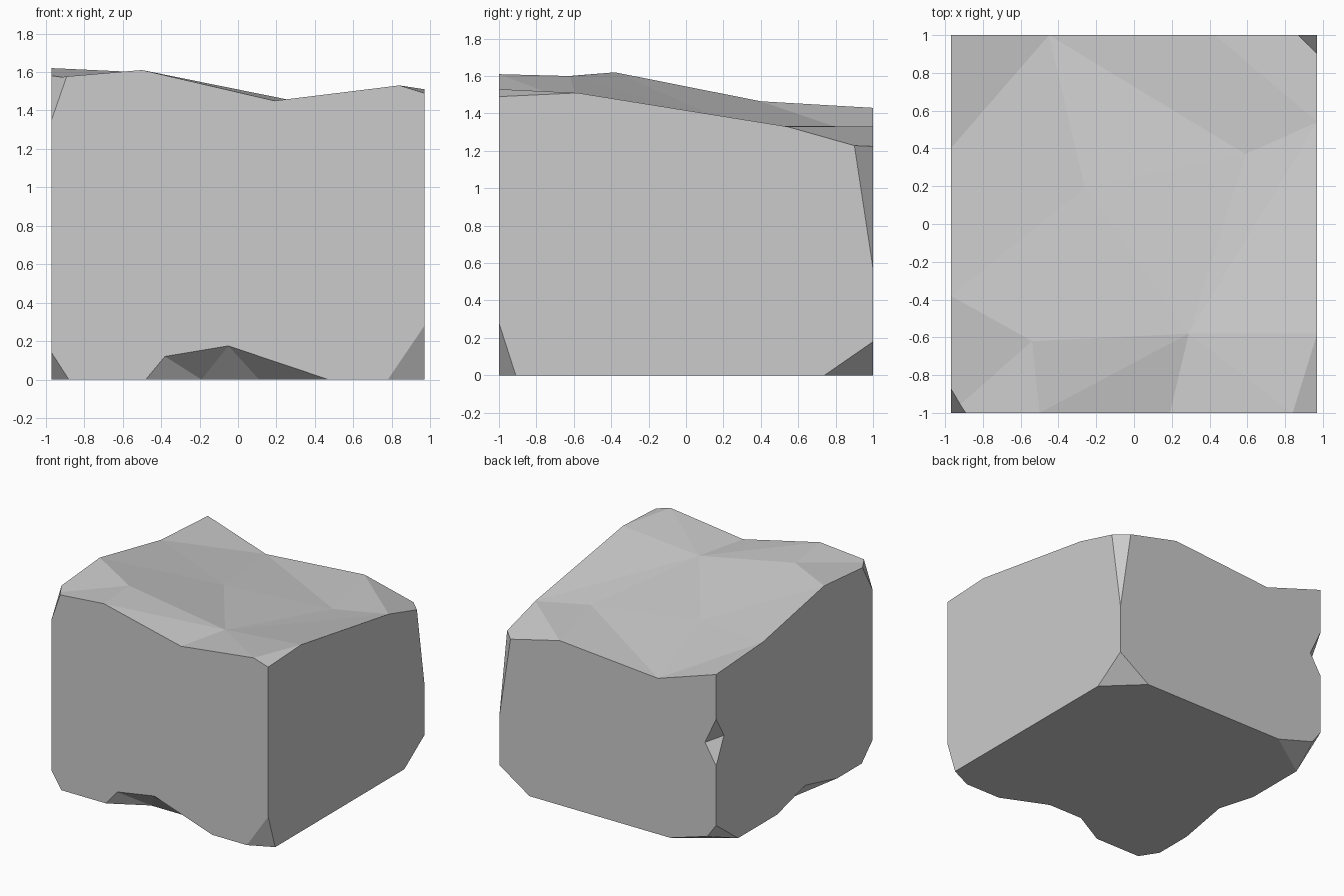
import bpy
import bmesh
from mathutils import Vector

cube = bpy.data.objects.get("Cube")
if cube:
    bpy.data.objects.remove(cube, do_unlink=True)

W, D = 0.97, 1.0  # half width and half depth of the block

stone = bpy.data.materials.new("stone_grey")
stone.use_nodes = True
GREY = (0.6, 0.6, 0.6, 1)
stone.diffuse_color = GREY
stone.node_tree.nodes["Principled BSDF"].inputs["Base Color"].default_value = GREY


def make_object(name, bm):
    bmesh.ops.recalc_face_normals(bm, faces=bm.faces[:])
    mesh = bpy.data.meshes.new(name)
    bm.to_mesh(mesh)
    bm.free()
    mesh.materials.append(stone)
    ob = bpy.data.objects.new(name, mesh)
    bpy.context.scene.collection.objects.link(ob)
    return ob


def chip(bm, *points):
    """Slice off a corner along the plane through three points."""
    a, b, c = map(Vector, points)
    normal = (b - a).cross(c - a).normalized()
    if normal.dot(a - Vector((0, 0, 0.7))) < 0:
        normal.negate()
    cut = bmesh.ops.bisect_plane(
        bm, geom=bm.verts[:] + bm.edges[:] + bm.faces[:],
        plane_co=a, plane_no=normal, clear_outer=True)
    edges = [e for e in cut["geom_cut"] if isinstance(e, bmesh.types.BMEdge)]
    bmesh.ops.holes_fill(bm, edges=edges, sides=0)


def dent(ob, points, outward):
    """Carve a dent whose floor spans the points and opens outward."""
    bm = bmesh.new()
    for p in points:
        bm.verts.new(p)
        bm.verts.new(Vector(p) + Vector(outward) * 0.3)
    hull = bmesh.ops.convex_hull(bm, input=bm.verts[:])
    spare = {g for g in hull["geom_interior"] + hull["geom_unused"]
             if isinstance(g, bmesh.types.BMVert)}
    bmesh.ops.delete(bm, geom=list(spare), context="VERTS")
    cutter = make_object("dent_cutter", bm)
    cutter.hide_render = True
    mod = ob.modifiers.new("dent", "BOOLEAN")
    mod.operation = "DIFFERENCE"
    mod.solver = "EXACT"
    mod.object = cutter
    bpy.context.view_layer.objects.active = ob
    bpy.ops.object.modifier_apply(modifier=mod.name)
    bpy.data.objects.remove(cutter, do_unlink=True)


# Uneven top: rim points a-m run anticlockwise, p-s lie inside
top = {
    "a": (-W, -D, 1.57), "b": (-0.5, -D, 1.61), "c": (0.19, -D, 1.45),
    "d": (0.84, -D, 1.53), "e": (W, -D, 1.49), "f": (W, -0.58, 1.51),
    "g": (W, 0.54, 1.33), "h": (W, D, 1.2), "i": (0.43, D, 1.33),
    "j": (-0.45, D, 1.26), "k": (-W, D, 1.43), "l": (-W, 0.4, 1.465),
    "m": (-W, -0.38, 1.62),
    "p": (-0.54, -0.62, 1.6), "q": (0.29, -0.58, 1.45),
    "r": (0.59, 0.37, 1.335), "s": (-0.26, 0.19, 1.37),
}
facets = ("abp bcq bqp cdq dfq def qfg qgr ghi rgi rij "
          "jsr sqr pqs mps msl jls jkl map").split()

body = bmesh.new()
v = {key: body.verts.new(co) for key, co in top.items()}
for facet in facets:
    body.faces.new([v[k] for k in facet])

# Walls and base
base = {k: body.verts.new((top[k][0], top[k][1], 0)) for k in "aehk"}
for wall in ("abcde", "efgh", "hijk", "klma"):
    body.faces.new([base[wall[0]], base[wall[-1]]] + [v[k] for k in reversed(wall)])
body.faces.new([base[k] for k in "khea"])
bmesh.ops.recalc_face_normals(body, faces=body.faces[:])

# Chipped upper corners
chip(body, (-W, -D, 1.35), (-W, -0.87, 1.58), (-0.89, -D, 1.58))
chip(body, (W, D, 0.57), (W, 0.9, 1.23), (0.87, D, 1.225))

# Chipped lower corners
chip(body, (-W, -D, 0.14), (-0.88, -D, 0), (-W, -0.86, 0))
chip(body, (W, -D, 0.28), (0.78, -D, 0), (W, -0.91, 0))
chip(body, (W, D, 0.18), (0.7, D, 0), (W, 0.74, 0))
chip(body, (-W, D, 0.21), (-0.89, D, 0.1), (-W, 0.72, 0))
chip(body, (-0.89, D, 0.1), (-0.56, D, 0), (-W, 0.72, 0))

rock = make_object("rock_block", body)

# Dents along the lower front edge, lower right edge and rear right edge
dent(rock, [(-0.48, -D, 0), (-0.38, -D, 0.12), (-0.05, -D, 0.175),
            (0.47, -D, 0), (0.11, -0.84, 0), (-0.19, -0.84, 0)], (0, -1, -1))
dent(rock, [(-W, 0.22, 0), (-W, -0.14, 0.1), (-W, -0.55, 0),
            (-0.885, -0.07, 0)], (-1, 0, -1))
dent(rock, [(-W, D, 1.07), (-W, D, 0.69), (-0.87, D, 0.855),
            (-W, 0.9, 0.9)], (-1, 1, 0))
